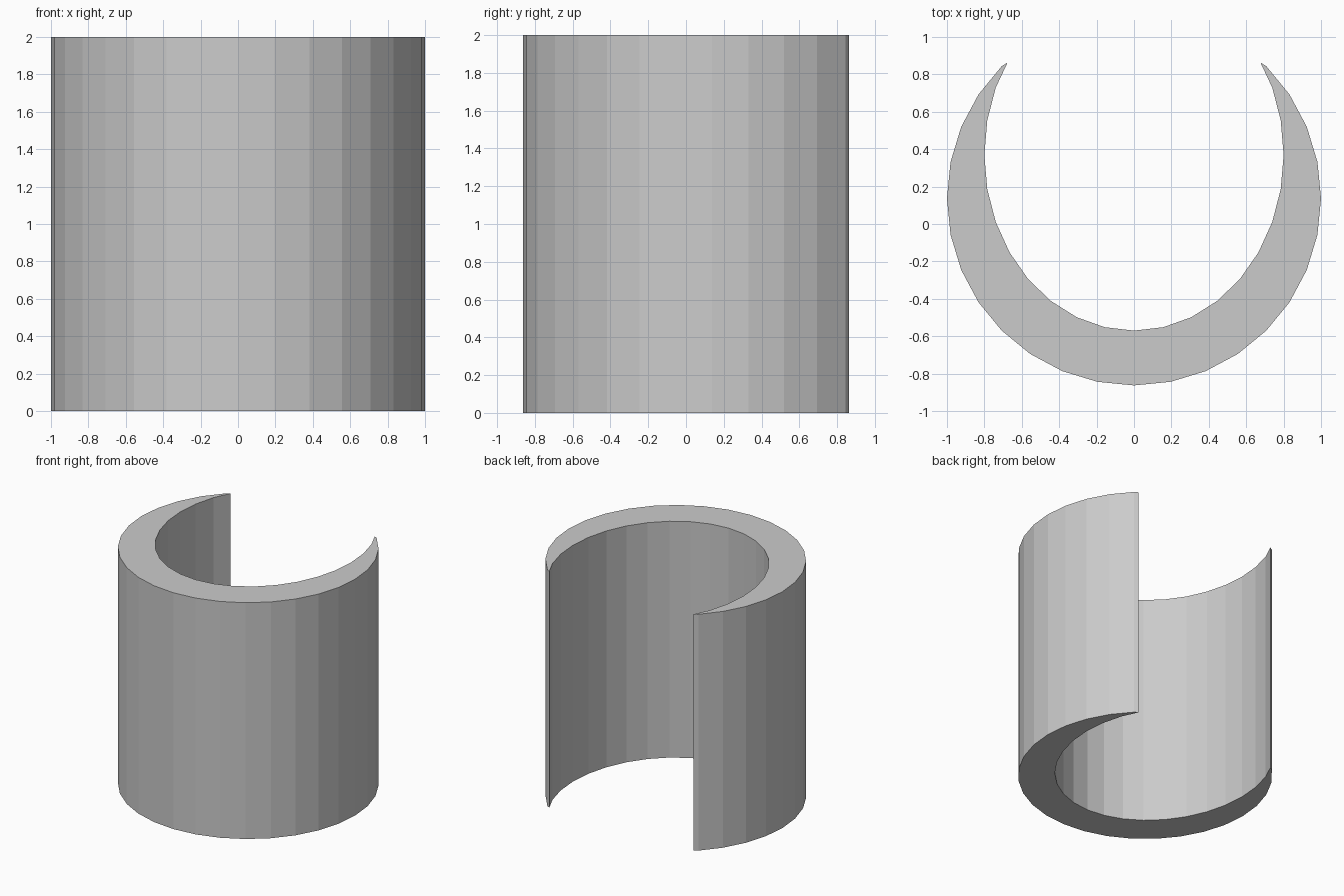
import bpy
import bmesh
from math import sin, cos, tau

if "Cube" in bpy.data.objects:
    bpy.data.objects.remove(bpy.data.objects["Cube"])

SIDES = 32
HEIGHT = 2.0
TIP = (0.676, 0.863)


def arc(rx, ry, cy, last):
    """Points from the front middle (x = 0) round to the right side."""
    return [(rx * sin(tau * k / SIDES), cy - ry * cos(tau * k / SIDES))
            for k in range(last + 1)]


def mirrored(points):
    """Left half, then right half, of a symmetric arc."""
    return [(-x, y) for x, y in reversed(points[1:])] + points


# Crescent outline: round outer wall, oval inner wall, meeting at two sharp tips
outer = mirrored(arc(1.0, 1.0, 0.137, 12))
inner = mirrored(arc(0.8, 0.94, 0.37, 10))
profile = outer + [TIP] + inner[::-1] + [(-TIP[0], TIP[1])]

# Extrude the outline into the open shell
bm = bmesh.new()
base = bm.faces.new([bm.verts.new((x, y, 0)) for x, y in profile])
result = bmesh.ops.extrude_face_region(bm, geom=[base], use_keep_orig=True)
top = [v for v in result["geom"] if isinstance(v, bmesh.types.BMVert)]
bmesh.ops.translate(bm, verts=top, vec=(0, 0, HEIGHT))
bmesh.ops.recalc_face_normals(bm, faces=bm.faces)

mesh = bpy.data.meshes.new("crescent_shell")
bm.to_mesh(mesh)
bm.free()
shell = bpy.data.objects.new("crescent_shell", mesh)
bpy.context.collection.objects.link(shell)
